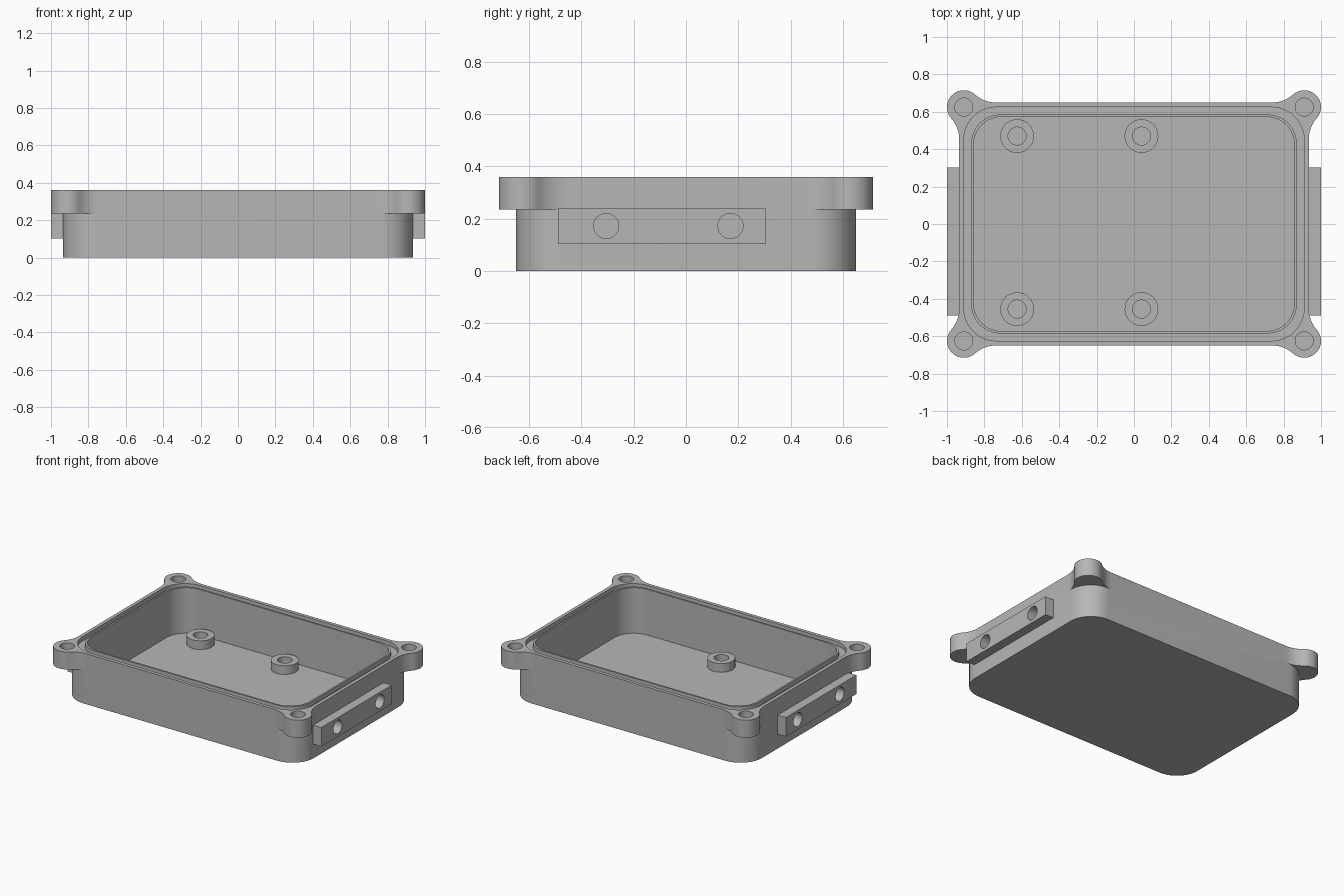
import bpy, bmesh
from math import sin, cos, pi, radians, atan2, hypot

if "Cube" in bpy.data.objects:
    bpy.data.objects.remove(bpy.data.objects["Cube"], do_unlink=True)

grey = bpy.data.materials.new("plain grey")
grey.use_nodes = True
grey.diffuse_color = (0.47, 0.47, 0.47, 1)
grey.node_tree.nodes["Principled BSDF"].inputs["Base Color"].default_value = grey.diffuse_color

HALF_X, HALF_Y = 0.935, 0.65
EAR_X, EAR_Y, EAR_R = 0.91, 0.625, 0.09
LEDGE, TOP, FLOOR = 0.235, 0.36, 0.035


def arc(cx, cy, r, a0, a1, n=12):
    return [(cx + r * cos(a0 + (a1 - a0) * i / n), cy + r * sin(a0 + (a1 - a0) * i / n))
            for i in range(n + 1)]


def circle(cx, cy, r, n=40):
    return arc(cx, cy, r, 0, 2 * pi, n)[:-1]


def four_corners(corner):
    """Mirror one counter-clockwise corner into a full outline."""
    points = []
    for sx, sy in ((1, 1), (-1, 1), (-1, -1), (1, -1)):
        part = [(sx * x, sy * y) for x, y in corner]
        points += part if sx * sy > 0 else part[::-1]
    return points


def rounded_rect(hx, hy, r):
    return four_corners(arc(hx - r, hy - r, r, 0, pi / 2))


def ear_outline(reach=0.17):
    """Flange outline: round ears blended into the sides by concave fillets."""
    gap = HALF_X - EAR_X
    fillet = (reach ** 2 + gap ** 2 - EAR_R ** 2) / (2 * (EAR_R - gap))
    a = atan2(reach, gap + fillet)
    b = pi / 2 - a
    corner = arc(HALF_X + fillet, EAR_Y - reach, fillet, pi, pi - a)
    corner += arc(EAR_X, EAR_Y, EAR_R, -a, pi / 2 + a, 24)[1:-1]
    corner += arc(EAR_X - reach, HALF_Y + fillet, fillet, -b, -pi / 2)
    return four_corners(corner)


def loft(name, rings, closed=False):
    """Skin a stack of (outline, z) rings; closed joins last to first."""
    bm = bmesh.new()
    loops = [[bm.verts.new((x, y, z)) for x, y in pts] for pts, z in rings]
    pairs = list(zip(loops, loops[1:])) + ([(loops[-1], loops[0])] if closed else [])
    for low, high in pairs:
        for i in range(len(low)):
            j = (i + 1) % len(low)
            bm.faces.new((low[i], low[j], high[j], high[i]))
    if not closed:
        bm.faces.new(loops[0][::-1])
        bm.faces.new(loops[-1])
    bmesh.ops.recalc_face_normals(bm, faces=bm.faces)
    mesh = bpy.data.meshes.new(name)
    bm.to_mesh(mesh)
    bm.free()
    mesh.materials.append(grey)
    ob = bpy.data.objects.new(name, mesh)
    bpy.context.collection.objects.link(ob)
    return ob


def prism(name, outline, z0, z1):
    return loft(name, [(outline, z0), (outline, z1)])


def tube(name, outer, inner, z0, z1):
    return loft(name, [(outer, z0), (outer, z1), (inner, z1), (inner, z0)], closed=True)


def select(ob):
    bpy.ops.object.select_all(action='DESELECT')
    ob.select_set(True)
    bpy.context.view_layer.objects.active = ob


def boolean(target, tool, operation='DIFFERENCE'):
    mod = target.modifiers.new("boolean", 'BOOLEAN')
    mod.operation, mod.solver, mod.object = operation, 'EXACT', tool
    select(target)
    bpy.ops.object.modifier_apply(modifier=mod.name)
    bpy.data.objects.remove(tool, do_unlink=True)


# Box body with the eared flange on top
body = prism("box_body", rounded_rect(HALF_X, HALF_Y, 0.17), 0, LEDGE)
boolean(body, prism("flange", ear_outline(), LEDGE, TOP), 'UNION')

# Cavity and the seal groove around its rim
boolean(body, prism("cavity_cutter", rounded_rect(0.858, 0.573, 0.15), FLOOR, TOP + 0.1))
boolean(body, tube("groove_cutter", rounded_rect(0.91, 0.625, 0.175),
                   rounded_rect(0.87, 0.585, 0.155), TOP - 0.03, TOP + 0.1))

# Blind screw holes in the ears
for sx in (-1, 1):
    for sy in (-1, 1):
        boolean(body, prism("screw_cutter", circle(sx * EAR_X, sy * EAR_Y, 0.048),
                            LEDGE + 0.02, TOP + 0.1))
parts = [body]

# Standoffs on the floor
for x in (-0.625, 0.04):
    for y in (-0.455, 0.47):
        parts.append(tube("standoff", circle(x, y, 0.09), circle(x, y, 0.048), FLOOR, 0.097))

# Mounting bars on both ends, each with two holes
for side, name in ((1, "left_bar"), (-1, "right_bar")):
    x0, x1 = sorted((side * HALF_X, side))
    bar = prism(name, [(x0, -0.49), (x1, -0.49), (x1, 0.303), (x0, 0.303)], 0.103, 0.238)
    for y in (-0.305, 0.17):
        cutter = prism("bar_cutter", circle(0, 0, 0.048), -0.2, 0.2)
        cutter.rotation_euler = (0, radians(90), 0)
        cutter.location = (side, y, 0.172)
        boolean(bar, cutter)
    parts.append(bar)

for ob in parts:
    select(ob)
    bpy.ops.object.shade_smooth_by_angle(angle=radians(30))
